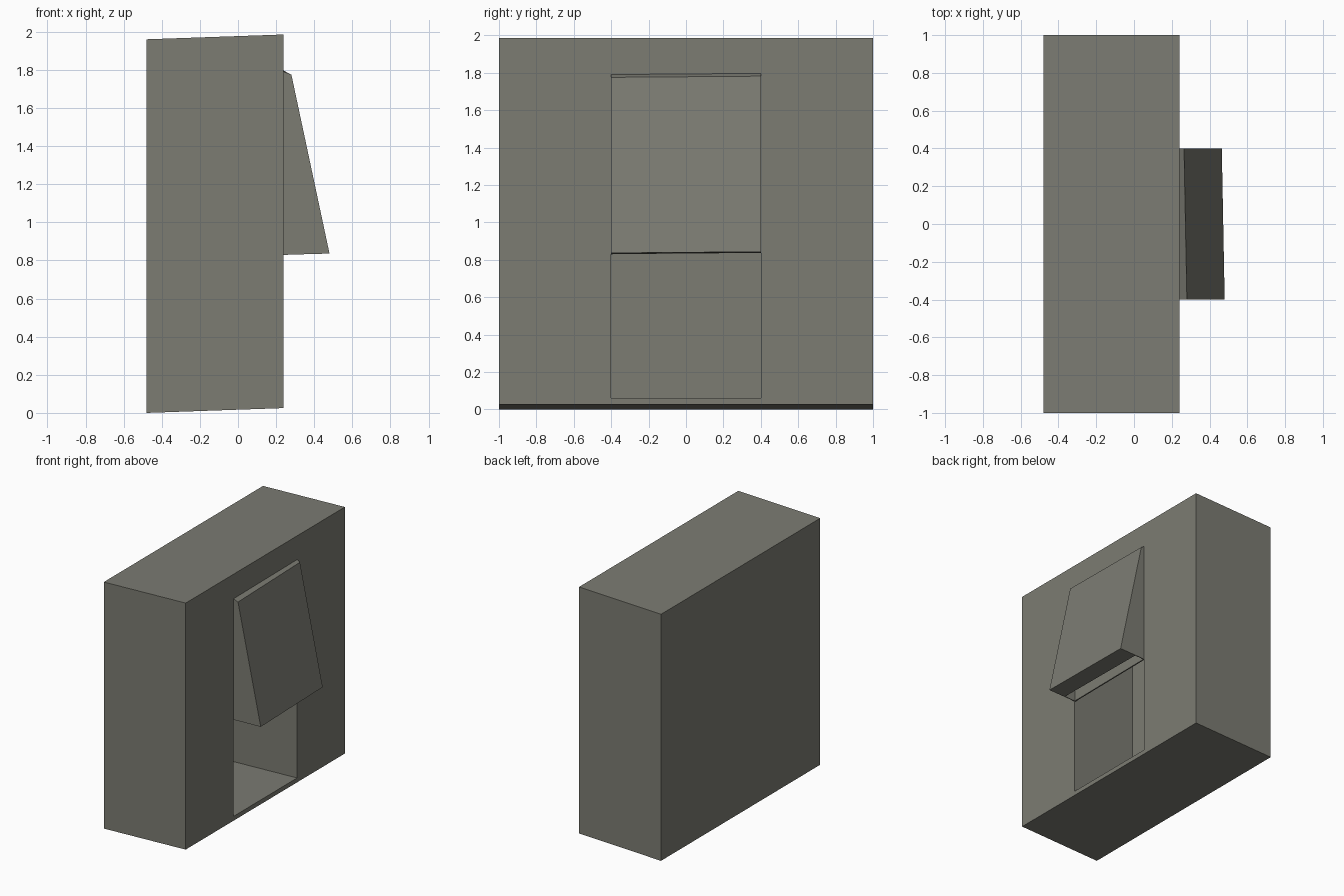
import bpy, bmesh

if "Cube" in bpy.data.objects:
    bpy.data.objects.remove(bpy.data.objects["Cube"])

grey = bpy.data.materials.new("warm_grey")
grey.diffuse_color = (0.2, 0.2, 0.17, 1)
grey.use_nodes = True
grey.node_tree.nodes["Principled BSDF"].inputs["Base Color"].default_value = grey.diffuse_color
SHEAR = 0.035            # whole block leans slightly along x


def finish(name, bm):
    bmesh.ops.recalc_face_normals(bm, faces=bm.faces)
    me = bpy.data.meshes.new(name)
    bm.to_mesh(me)
    bm.free()
    me.materials.append(grey)
    ob = bpy.data.objects.new(name, me)
    bpy.context.collection.objects.link(ob)
    return ob


def prism(name, profile, y0, y1):
    """Extrude an x-z profile along y, with the slight twist of the flap."""
    bm = bmesh.new()
    rings = []
    for y in (y0, y1):
        t = y + 0.4
        rings.append([bm.verts.new((x - (0.019 * t if x > 0.25 else 0), y, z + 0.008 * t))
                      for x, z in profile])
    n = len(profile)
    for r in rings:
        bm.faces.new(r)
    for i in range(n):
        j = (i + 1) % n
        bm.faces.new((rings[0][i], rings[0][j], rings[1][j], rings[1][i]))
    return finish(name, bm)


# Wall block with a tall recess in its +x face
X0, X1, XB = -0.48, 0.24, -0.32
bm = bmesh.new()
bmesh.ops.create_cube(bm, size=2)
front = next(f for f in bm.faces if f.normal.x > 0.9)
for v in bm.verts:
    x = X1 if v.co.x > 0 else X0
    z = 1.96 if v.co.z > 0 else 0.0
    v.co = (x, v.co.y, z + SHEAR * (x - X0))
for x in (X1, XB):
    bmesh.ops.inset_individual(bm, faces=[front], thickness=0.02)
    mid = front.calc_center_median().z
    for v in front.verts:
        z = 1.79 if v.co.z > mid else 0.06
        v.co = (x, 0.4 if v.co.y > 0 else -0.4, z + SHEAR * (x - X1))
finish("wall_block", bm)

# Tilted flap slab over the upper half of the recess
prism("flap_slab", [(0.24, 1.79), (0.28, 1.775), (0.48, 0.836),
                    (0.335, 0.832), (0.24, 1.29)], -0.4, 0.4)
# Thin sheet closing the recess behind the flap
prism("flap_back", [(0.23, 1.79), (0.24, 1.79), (0.24, 0.83), (0.23, 0.83)], -0.4, 0.4)
# Thin side cheeks filling the gap under the slab
for name, y in (("flap_cheek_a", -0.4), ("flap_cheek_b", 0.394)):
    prism(name, [(0.24, 1.29), (0.335, 0.832), (0.24, 0.829)], y, y + 0.006)
